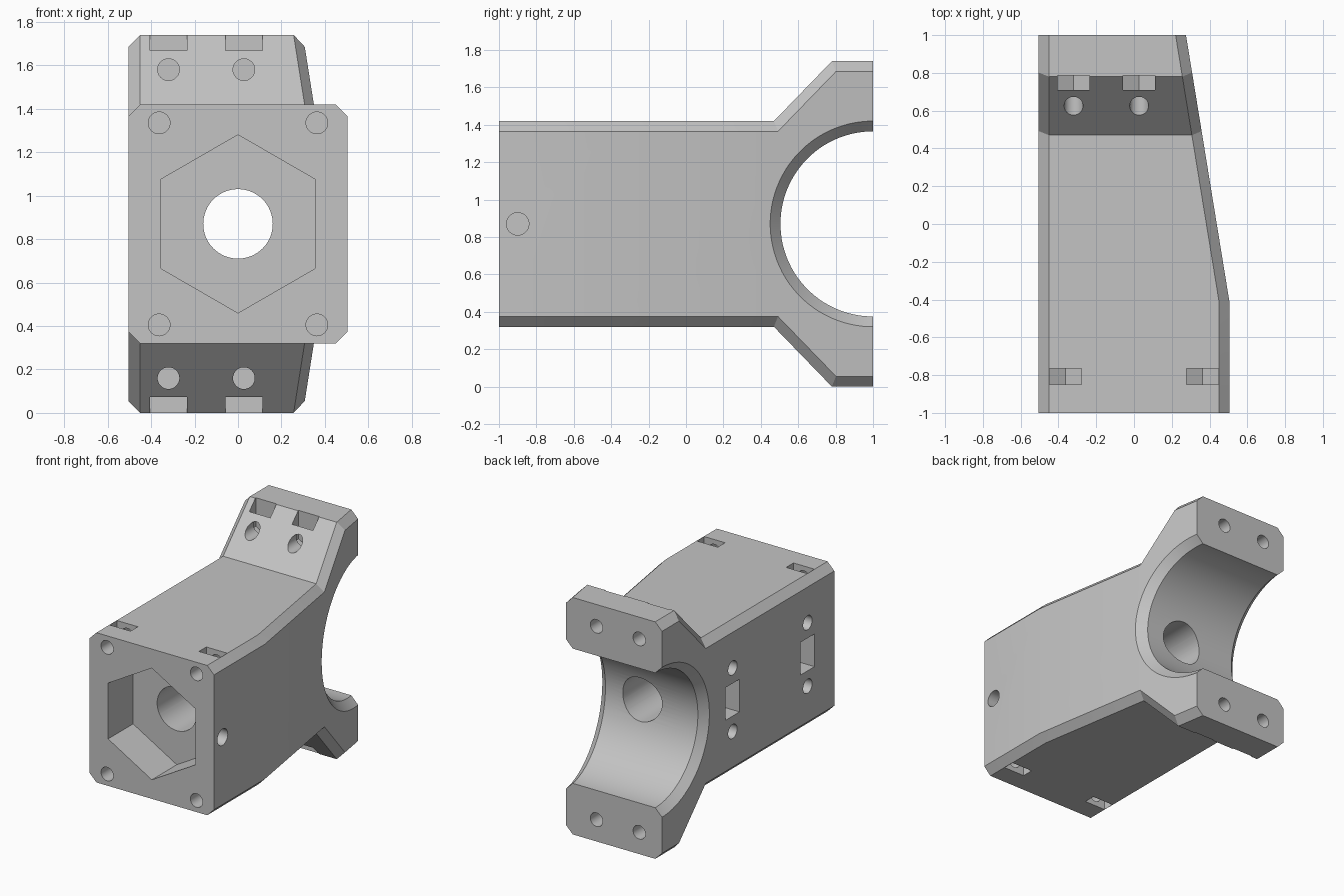
import bpy, bmesh, math

if "Cube" in bpy.data.objects:
    bpy.data.objects.remove(bpy.data.objects["Cube"], do_unlink=True)

MID = 0.87      # height of the symmetry plane
HALF = 0.505    # half width of the body
CH = 0.055      # edge chamfer
TAPER_Y = -0.41


def right_x(y):
    """x of the right wall, which tapers toward the back"""
    return HALF - 0.163 * max(0, y - TAPER_Y)


def loft(name, rings):
    """Closed solid from matching rings of points"""
    bm = bmesh.new()
    rows = [[bm.verts.new(p) for p in ring] for ring in rings]
    n = len(rows[0])
    for a, b in zip(rows, rows[1:]):
        for i in range(n):
            j = (i + 1) % n
            bm.faces.new((a[i], a[j], b[j], b[i]))
    bm.faces.new(rows[0])
    bm.faces.new(rows[-1])
    bmesh.ops.recalc_face_normals(bm, faces=bm.faces)
    mesh = bpy.data.meshes.new(name)
    bm.to_mesh(mesh)
    bm.free()
    ob = bpy.data.objects.new(name, mesh)
    bpy.context.collection.objects.link(ob)
    return ob


def prism(outline, axis, start, end):
    """Cutter: 2D outline pushed along x or y"""
    def place(u, v, t):
        return (t, u, v) if axis == "x" else (u, t, v)
    return loft("cutter", [[place(u, v, t) for u, v in outline] for t in (start, end)])


def polygon(u, v, r, n=40, turn=0.0):
    return [(u + r * math.cos(turn + math.tau * i / n),
             v + r * math.sin(turn + math.tau * i / n)) for i in range(n)]


def nut_slot(x, z, side, y0, y1):
    """Nut trap open to the top (side 1) or bottom (side -1) with a V floor"""
    w = 0.085
    r = w / math.cos(math.pi / 6)
    far = MID + side * 1.0
    return prism([(x - w, far), (x - w, z - side * r / 2), (x, z - side * r),
                  (x + w, z - side * r / 2), (x + w, far)], "y", y0, y1)


# Main body: chamfered octagonal sections along y, flaring into two flanges
stations = [(-1, 0.55, 0), (TAPER_Y, 0.55, 0), (0.47, 0.55, 0.022),
            (0.78, 0.87, 0.022), (1, 0.87, 0)]
rings = []
for y, h, shift in stations:
    yi, hi = y + shift, h - CH
    xr = right_x(y) - CH
    rings.append([(-HALF + CH, y, MID + h), (xr, y, MID + h),
                  (right_x(yi), yi, MID + hi), (right_x(yi), yi, MID - hi),
                  (xr, y, MID - h), (-HALF + CH, y, MID - h),
                  (-HALF, yi, MID - hi), (-HALF, yi, MID + hi)])
body = loft("motor_mount_body", rings)

cutters = []

# Half-round saddle with chamfered rims that follow the side walls
R = 0.495


def rim(r, x_of_y):
    return [(x_of_y(y), y, z) for y, z in polygon(1, MID, r, 96, math.pi / 96)]


cutters.append(loft("cutter", [
    rim(R + 2 * CH, lambda y: -HALF - CH),
    rim(R, lambda y: -HALF + CH),
    rim(R, lambda y: right_x(y) - CH),
    rim(R + 2 * CH, lambda y: right_x(y) + CH)]))

# Hexagonal front pocket, through bore and set screw hole
cutters.append(prism(polygon(0, MID, 0.41, 6, math.pi / 2), "y", -1.1, -0.71))
cutters.append(prism(polygon(0, MID, 0.16, 64), "y", -0.8, 0.8))
cutters.append(prism(polygon(-0.9, MID, 0.06), "x", 0.3, 0.6))

for side in (1, -1):
    # Front corner screw holes with nut traps
    z = MID + side * 0.465
    for x in (-0.363, 0.363):
        cutters.append(prism(polygon(x, z, 0.05), "y", -1.1, -0.6))
        cutters.append(nut_slot(x, z, side, -0.85, -0.765))
    # Flange screw holes with nut traps and a thin web behind the nut
    z = MID + side * 0.71
    for x in (-0.32, 0.027):
        cutters.append(prism(polygon(x, z, 0.05), "y", 0.4, 0.78))
        cutters.append(prism(polygon(x, z, 0.05), "y", 0.81, 1.1))
        cutters.append(nut_slot(x, z, side, 0.71, 0.787))

# Left wall slots, each between two screw holes
for y in (-0.69, 0.18):
    w, h = 0.08, 0.12
    cutters.append(prism([(y - w, MID - h), (y + w, MID - h),
                          (y + w, MID + h), (y - w, MID + h)], "x", -0.6, -0.365))
    for side in (1, -1):
        cutters.append(prism(polygon(y, MID + side * 0.233, 0.052), "x", -0.6, -0.365))

# Cut everything out of the body
bpy.ops.object.select_all(action="DESELECT")
bpy.context.view_layer.objects.active = body
body.select_set(True)
for c in cutters:
    mod = body.modifiers.new("cut", "BOOLEAN")
    mod.operation = "DIFFERENCE"
    mod.solver = "EXACT"
    mod.object = c
    bpy.ops.object.modifier_apply(modifier=mod.name)
    bpy.data.objects.remove(c, do_unlink=True)

# Plain grey finish
grey = bpy.data.materials.new("light_grey")
grey.use_nodes = True
colour = (0.55, 0.55, 0.55, 1)
grey.diffuse_color = colour
grey.node_tree.nodes["Principled BSDF"].inputs["Base Color"].default_value = colour
body.data.materials.clear()
body.data.materials.append(grey)
bpy.ops.object.shade_smooth_by_angle(angle=math.radians(25))
